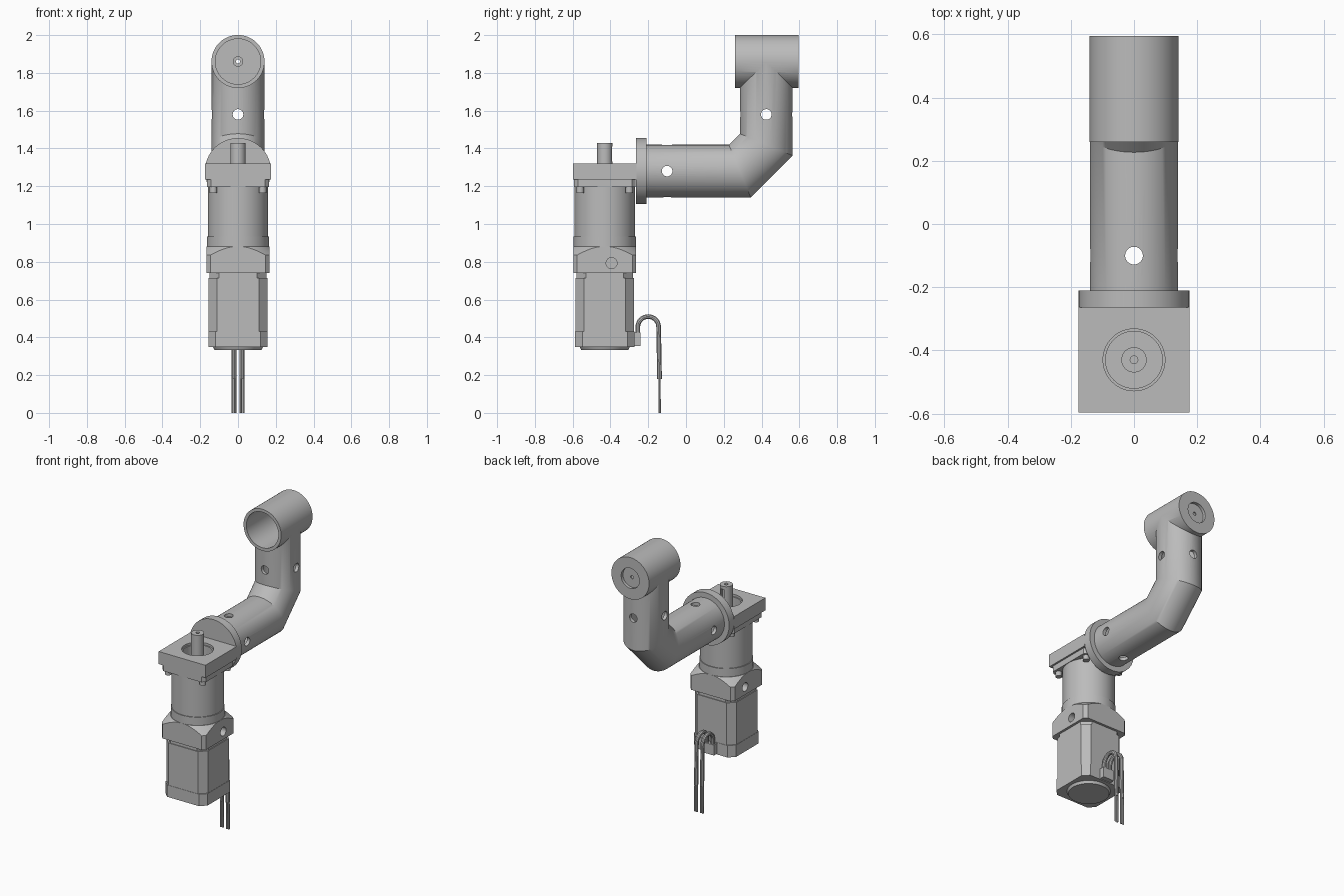
import bpy, bmesh, math
from mathutils import Vector

if "Cube" in bpy.data.objects:
    bpy.data.objects.remove(bpy.data.objects["Cube"])

grey = bpy.data.materials.new("machined grey")
grey.use_nodes = True
grey.diffuse_color = (0.5, 0.5, 0.5, 1)
grey.node_tree.nodes["Principled BSDF"].inputs["Base Color"].default_value = (0.5, 0.5, 0.5, 1)

SIDES = 64
AXIS_Y = -0.43      # drive axis
ARM_Z = 1.28        # horizontal tube axis
POST_Y = 0.425      # vertical tube axis
TOP_Z = 1.86        # socket axis


def finish(name, bm):
    bmesh.ops.recalc_face_normals(bm, faces=bm.faces)
    mesh = bpy.data.meshes.new(name)
    bm.to_mesh(mesh)
    bm.free()
    obj = bpy.data.objects.new(name, mesh)
    bpy.context.collection.objects.link(obj)
    mesh.materials.append(grey)
    return obj


def loft(name, rings):
    """Skin a list of closed point rings and cap both ends."""
    bm = bmesh.new()
    loops = [[bm.verts.new(p) for p in ring] for ring in rings]
    n = len(loops[0])
    for a, b in zip(loops, loops[1:]):
        for i in range(n):
            bm.faces.new((a[i], a[(i + 1) % n], b[(i + 1) % n], b[i]))
    bm.faces.new(loops[0])
    bm.faces.new(loops[-1])
    return finish(name, bm)


def rod(name, start, end, r1, r2=None):
    start, end = Vector(start), Vector(end)
    turn = (end - start).to_track_quat("Z", "Y")
    angles = [2 * math.pi * i / SIDES for i in range(SIDES)]
    return loft(name, [[c + turn @ Vector((r * math.cos(a), r * math.sin(a), 0)) for a in angles]
                       for c, r in ((start, r1), (end, r1 if r2 is None else r2))])


def upright(name, z0, z1, r1, r2=None):
    return rod(name, (0, AXIS_Y, z0), (0, AXIS_Y, z1), r1, r2)


def prism(name, half, cut, z0, z1):
    """Square block with chamfered corners on the drive axis."""
    k = half - cut
    pts = [(half, -k), (half, k), (k, half), (-k, half),
           (-half, k), (-half, -k), (-k, -half), (k, -half)]
    return loft(name, [[(x, AXIS_Y + y, z) for x, y in pts] for z in (z0, z1)])


def box(name, lo, hi):
    return loft(name, [[(lo[0], lo[1], z), (hi[0], lo[1], z), (hi[0], hi[1], z), (lo[0], hi[1], z)]
                       for z in (lo[2], hi[2])])


def combine(obj, other, mode="DIFFERENCE"):
    mod = obj.modifiers.new("combine", "BOOLEAN")
    mod.operation, mod.object, mod.solver = mode, other, "EXACT"
    bpy.context.view_layer.objects.active = obj
    bpy.ops.object.modifier_apply(modifier=mod.name)
    bpy.data.objects.remove(other)


def elbow(name, radius, y_start, z_end):
    """Round pipe with two mitred joints, turning from +y to +z."""
    bend = math.radians(22.5)
    offset = POST_Y - 0.14
    stations = [(y_start, ARM_Z, 0, 1), (offset, ARM_Z, bend, 1 / math.cos(bend)),
                (POST_Y, ARM_Z + 0.14, 3 * bend, 1 / math.cos(bend)), (POST_Y, z_end, 4 * bend, 1)]
    rings = []
    for y, z, tilt, stretch in stations:
        ring = []
        for i in range(SIDES):
            a = 2 * math.pi * i / SIDES
            v = radius * stretch * math.sin(a)
            ring.append((radius * math.cos(a), y - v * math.sin(tilt), z + v * math.cos(tilt)))
        rings.append(ring)
    return loft(name, rings)


def cable(name, points, radius):
    curve = bpy.data.curves.new(name, "CURVE")
    curve.dimensions = "3D"
    curve.bevel_depth, curve.bevel_resolution, curve.use_fill_caps = radius, 3, True
    spline = curve.splines.new("POLY")
    spline.points.add(len(points) - 1)
    for p, co in zip(spline.points, points):
        p.co = (*co, 1)
    curve.materials.append(grey)
    obj = bpy.data.objects.new(name, curve)
    bpy.context.collection.objects.link(obj)
    bpy.context.view_layer.objects.active = obj
    obj.select_set(True)
    bpy.ops.object.convert(target="MESH")
    obj.select_set(False)


# Hollow arm with its end socket
arm = elbow("bent_arm_tube", 0.14, -0.22, TOP_Z)
combine(arm, rod("socket", (0, 0.26, TOP_Z), (0, 0.595, TOP_Z), 0.1405), "UNION")
combine(arm, elbow("arm_bore", 0.118, -0.2, TOP_Z - 0.13))
for y0, y1, r in ((0.2, 0.56, 0.12), (0.575, 0.65, 0.068), (0.5, 0.568, 0.025), (0.5, 0.65, 0.011)):
    combine(arm, rod("socket_bore", (0, y0, TOP_Z), (0, y1, TOP_Z), r))

# Cross holes through both straight tubes
for centre, directions in (((0, -0.1, ARM_Z), ((1, 0, 0), (0, 0, 1))),
                           ((0, POST_Y, 1.58), ((1, 0, 0), (0, 1, 0)))):
    for d in directions:
        c, d = Vector(centre), Vector(d) * 0.2
        combine(arm, rod("cross_hole", c - d, c + d, 0.028))

# Mounting flange and drive bracket
rod("arm_flange", (0, -0.264, ARM_Z), (0, -0.21, ARM_Z), 0.175)
bracket = box("drive_bracket", (-0.175, -0.597, 1.235), (0.175, -0.262, 1.32))
combine(bracket, upright("bracket_bore", 1.2, 1.35, 0.09))
combine(bracket, upright("bracket_counterbore", 1.305, 1.35, 0.098))

# Output shaft with centre hole and key slot
shaft = upright("output_shaft", 1.2, 1.43, 0.04)
combine(shaft, upright("shaft_centre_hole", 1.39, 1.45, 0.012))
combine(shaft, box("key_slot", (-0.011, AXIS_Y + 0.026, 1.33), (0.011, AXIS_Y + 0.06, 1.41)))

# Gearbox
prism("gearbox_flange", 0.163, 0.02, 1.195, 1.235)
for sx in (-1, 1):
    for sy in (-1, 1):
        x, y = sx * 0.13, AXIS_Y + sy * 0.13
        rod("flange_bolt", (x, y, 1.165), (x, y, 1.2), 0.02)
upright("gearbox_body", 0.935, 1.2, 0.16)
upright("gearbox_collar", 0.87, 0.935, 0.165)

# Adapter block with cone-turned shoulders and side access holes
block = prism("adapter_block", 0.166, 0.02, 0.74, 0.88)
combine(block, upright("shoulder_cone", 0.7, 0.92, 0.384, 0.12), "INTERSECT")
for s in (-1, 1):
    combine(block, rod("access_hole", (s * 0.12, -0.394, 0.793), (s * 0.2, -0.394, 0.793), 0.029))

# Motor
prism("motor_neck", 0.15, 0.05, 0.71, 0.745)
prism("motor_body", 0.155, 0.045, 0.43, 0.715)
prism("motor_end_cap", 0.157, 0.038, 0.35, 0.43)
upright("motor_base_disc", 0.333, 0.355, 0.125, 0.135)
box("cable_connector", (-0.04, -0.285, 0.355), (0.04, -0.24, 0.425))

# Looped cables, each splitting into two thin wires
arch = [(-0.2 - 0.055 * math.cos(math.pi * i / 16), 0.455 + 0.055 * math.sin(math.pi * i / 16))
        for i in range(17)]
path = [(-0.255, 0.37)] + arch + [(-0.14, 0.18)]
for s, side in ((-1, "right"), (1, "left")):
    cable(side + "_cable", [(s * 0.022, y, z) for y, z in path], 0.013)
    for dx in (-0.007, 0.007):
        x = s * 0.022 + dx
        cable(side + "_wire", [(x, -0.14, 0.19), (x, -0.139, 0)], 0.006)

# Smooth the round surfaces, keep hard edges
bpy.ops.object.select_all(action="DESELECT")
for obj in bpy.context.scene.objects:
    if obj.type == "MESH" and grey.name in obj.data.materials:
        obj.select_set(True)
        bpy.context.view_layer.objects.active = obj
bpy.ops.object.shade_smooth_by_angle(angle=math.radians(30))
